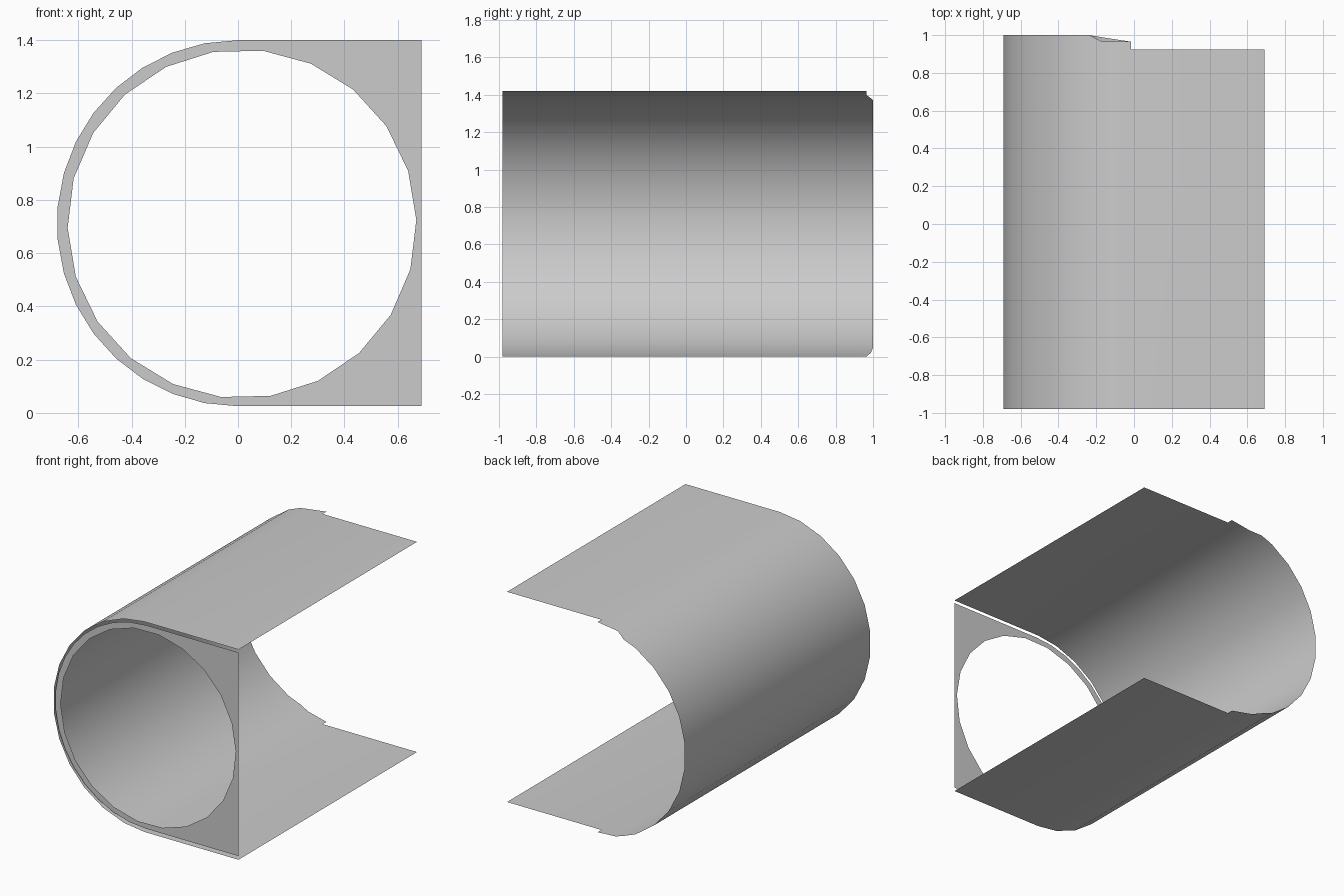
import bpy
import bmesh
from math import sin, cos, radians

cube = bpy.data.objects.get("Cube")
if cube:
    bpy.data.objects.remove(cube, do_unlink=True)

grey = bpy.data.materials.new("plain grey")
grey.use_nodes = True
colour = (0.6, 0.6, 0.6, 1)
grey.diffuse_color = colour
grey.node_tree.nodes["Principled BSDF"].inputs["Base Color"].default_value = colour

FRONT, PANEL_BACK, CURVE_BACK = -0.98, 0.925, 1.0
SIDE, MID = 0.69, 0.71


def finish(bm, name, smooth):
    mesh = bpy.data.meshes.new(name)
    bm.to_mesh(mesh)
    bm.free()
    mesh.materials.append(grey)
    for p in mesh.polygons:
        p.use_smooth = smooth
    obj = bpy.data.objects.new(name, mesh)
    bpy.context.collection.objects.link(obj)


def arc_point(angle, rx, rz, cz):
    """Point on the left half circle, angle measured from the top."""
    a = radians(angle)
    return -rx * sin(a), cz + rz * cos(a)


# Outer shell: a thin U-shaped sheet, open on the left side, with a stepped back edge
step = 180 / 13
columns = [(SIDE, 2 * MID, PANEL_BACK), (-0.015, 2 * MID, 0.965)]
for i in range(1, 13):
    x, z = arc_point(i * step, 0.695, MID, MID)
    y = {1: 0.965, 12: 0.988}.get(i, CURVE_BACK)
    columns.append((x, z, y))
    if i in (1, 11):
        # notch corner lying on the facet
        x, z = arc_point(20 if i == 1 else 160, 0.69, 0.705, MID)
        columns.append((x, z, CURVE_BACK))
columns += [(-0.015, 0, 0.965), (SIDE, 0, PANEL_BACK)]

bm = bmesh.new()
front = [bm.verts.new((x, FRONT, z)) for x, z, y in columns]
middle = [bm.verts.new((x, PANEL_BACK, z)) for x, z, y in columns]
back = [bm.verts.new((x, y, z)) if y > PANEL_BACK else None for x, z, y in columns]
for i in range(len(columns) - 1):
    bm.faces.new((front[i], middle[i], middle[i + 1], front[i + 1]))
    if back[i] and back[i + 1]:
        bm.faces.new((middle[i], back[i], back[i + 1], middle[i + 1]))
finish(bm, "outer_shell", True)

# Front plate: D-shaped sheet with a round opening
outline = [(SIDE, 0.025), (SIDE, 1.4)]
outline += [arc_point(i * 180 / 17, 0.68, 0.6875, 0.7125) for i in range(18)]
hole = []
for i in range(22):
    a = radians(1.3 + i * 360 / 22)
    hole.append((0.015 + 0.655 * cos(a), MID + 0.655 * sin(a)))

bm = bmesh.new()
for loop in (outline, hole):
    verts = [bm.verts.new((x, FRONT, z)) for x, z in loop]
    for i, v in enumerate(verts):
        bm.edges.new((verts[i - 1], v))
bmesh.ops.triangle_fill(bm, use_beauty=True, use_dissolve=False,
                        edges=bm.edges[:], normal=(0, -1, 0))
bm.normal_update()
for f in bm.faces:
    if f.normal.y > 0:
        f.normal_flip()
finish(bm, "front_plate", False)
